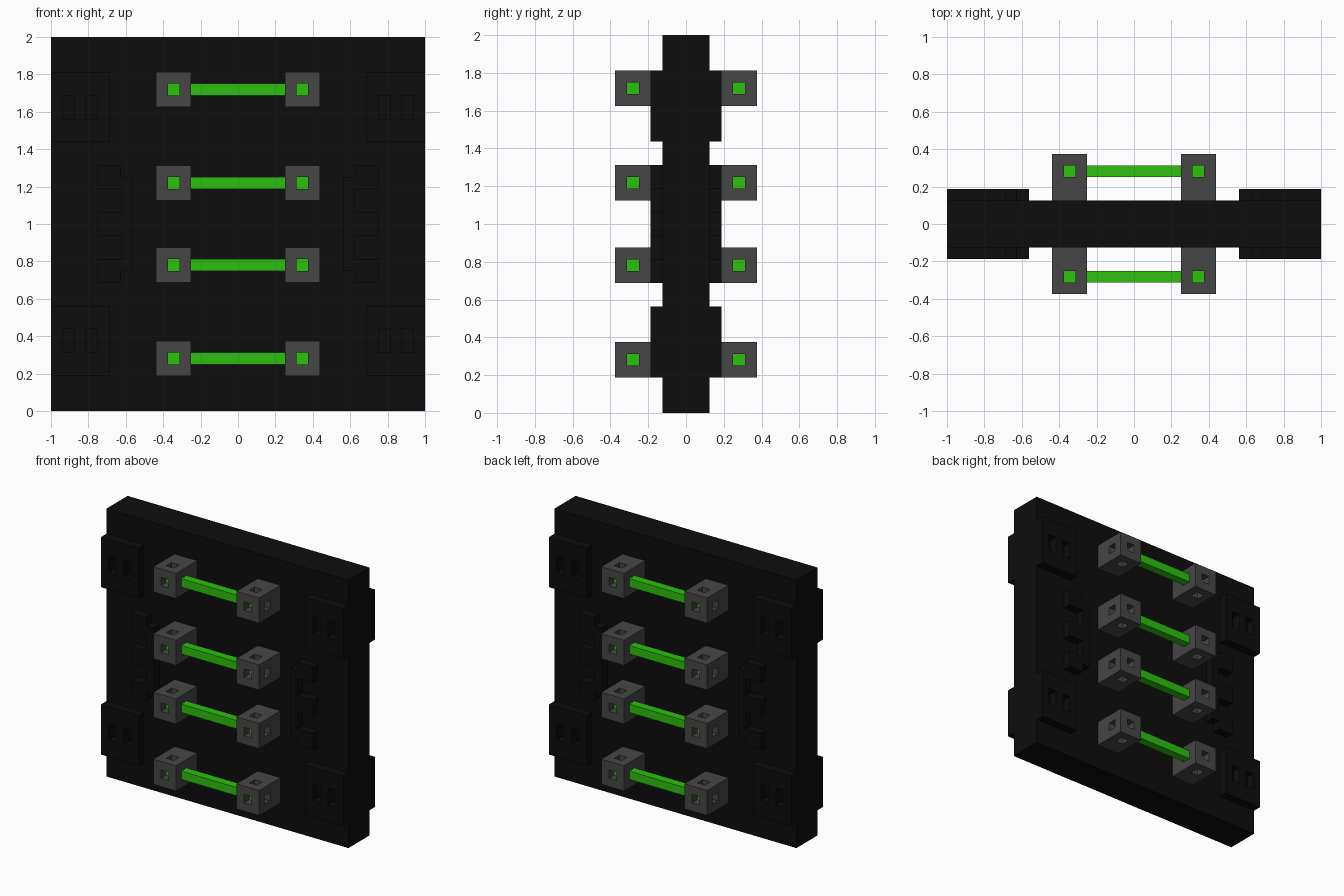
import bpy, bmesh
from mathutils import Vector

if "Cube" in bpy.data.objects:
    bpy.data.objects.remove(bpy.data.objects["Cube"], do_unlink=True)

U = 0.0625  # module size: the board is 32 x 4 x 32 modules


def material(name, rgb):
    m = bpy.data.materials.new(name)
    m.use_nodes = True
    m.diffuse_color = (*rgb, 1)
    bsdf = next(n for n in m.node_tree.nodes if n.type == 'BSDF_PRINCIPLED')
    bsdf.inputs["Base Color"].default_value = (*rgb, 1)
    return m


BLACK = material("black casing", (0.004, 0.004, 0.004))
GREY = material("dark grey", (0.061, 0.061, 0.061))
GREEN = material("bright green", (0.026, 0.53, 0.0045))


def finish(name, bm, mat, loc=(0, 0, 0)):
    bmesh.ops.recalc_face_normals(bm, faces=bm.faces)
    mesh = bpy.data.meshes.new(name)
    bm.to_mesh(mesh)
    bm.free()
    mesh.materials.append(mat)
    ob = bpy.data.objects.new(name, mesh)
    ob.location = Vector(loc) * U
    bpy.context.collection.objects.link(ob)
    return ob


def box(name, size, mat, loc=(0, 0, 0)):
    """Box from its size and centre, both in modules."""
    bm = bmesh.new()
    bmesh.ops.create_cube(bm, size=1)
    bmesh.ops.scale(bm, vec=Vector(size) * U, verts=bm.verts)
    return finish(name, bm, mat, loc)


def cut(ob, size, loc):
    """Cut a box-shaped hole and keep the resulting mesh."""
    cutter = box("cutter", size, ob.data.materials[0], loc)
    cutter.hide_render = True
    mod = ob.modifiers.new("hole", 'BOOLEAN')
    mod.operation, mod.solver, mod.object = 'DIFFERENCE', 'EXACT', cutter
    bpy.context.view_layer.update()
    deps = bpy.context.evaluated_depsgraph_get()
    mesh = bpy.data.meshes.new_from_object(ob.evaluated_get(deps))
    ob.modifiers.clear()
    ob.data = mesh
    bpy.data.objects.remove(cutter, do_unlink=True)


def place_copy(ob, name, loc, turned=False):
    new = ob.copy()
    new.name = name
    new.location = Vector(loc) * U
    new.rotation_euler.z = 3.14159265 if turned else 0
    bpy.context.collection.objects.link(new)


SIDES = (("right", -1), ("left", 1))
FACES = (("front", -1), ("back", 1))

# Main slab
box("board", (32, 4, 32), BLACK, (0, 0, 16))

# Corner plate with two slots, repeated on both faces
plate = box("corner_plate", (5, 1, 6), BLACK)
for x in (-1, 1):
    cut(plate, (1, 3, 2), (x, 0, 0))
for side, sx in SIDES:
    for face, sy in FACES:
        for level, z in (("lower", 6), ("upper", 26)):
            place_copy(plate, f"corner_plate_{level}_{side}_{face}",
                       (sx * 13.5, sy * 2.5, z))
bpy.data.objects.remove(plate, do_unlink=True)

# Comb-shaped racks: a spine with three teeth pointing outward
comb = [(9, 12), (10, 12), (10, 11), (12, 11), (12, 13), (10, 13), (10, 15),
        (12, 15), (12, 17), (10, 17), (10, 19), (12, 19), (12, 21), (10, 21),
        (10, 20), (9, 20)]
for side, sx in SIDES:
    for face, sy in FACES:
        bm = bmesh.new()
        verts = [bm.verts.new((sx * x * U, sy * 2 * U, z * U)) for x, z in comb]
        flat = bm.faces.new(verts)
        out = bmesh.ops.extrude_face_region(bm, geom=[flat])
        moved = [v for v in out["geom"] if isinstance(v, bmesh.types.BMVert)]
        bmesh.ops.translate(bm, vec=(0, sy * U, 0), verts=moved)
        finish(f"comb_rack_{side}_{face}", bm, BLACK)

# Handle block, outer side toward -y, with a square hole through each face
block = box("handle_block", (3, 4, 3), GREY)
cut(block, (5, 1, 1), (0, -0.5, 0))
cut(block, (1, 1, 5), (0, -0.5, 0))
cut(block, (1, 3, 1), (0, -1.5, 0))

# Four handles on each face: two blocks joined by a green rod
for face, sy in FACES:
    for i, z in enumerate((4.5, 12.5, 19.5, 27.5), 1):
        for side, sx in SIDES:
            place_copy(block, f"handle_block_{i}_{side}_{face}",
                       (sx * 5.5, sy * 4, z), turned=sy > 0)
        box(f"handle_rod_{i}_{face}", (12, 1, 1), GREEN, (0, sy * 4.5, z))
bpy.data.objects.remove(block, do_unlink=True)
